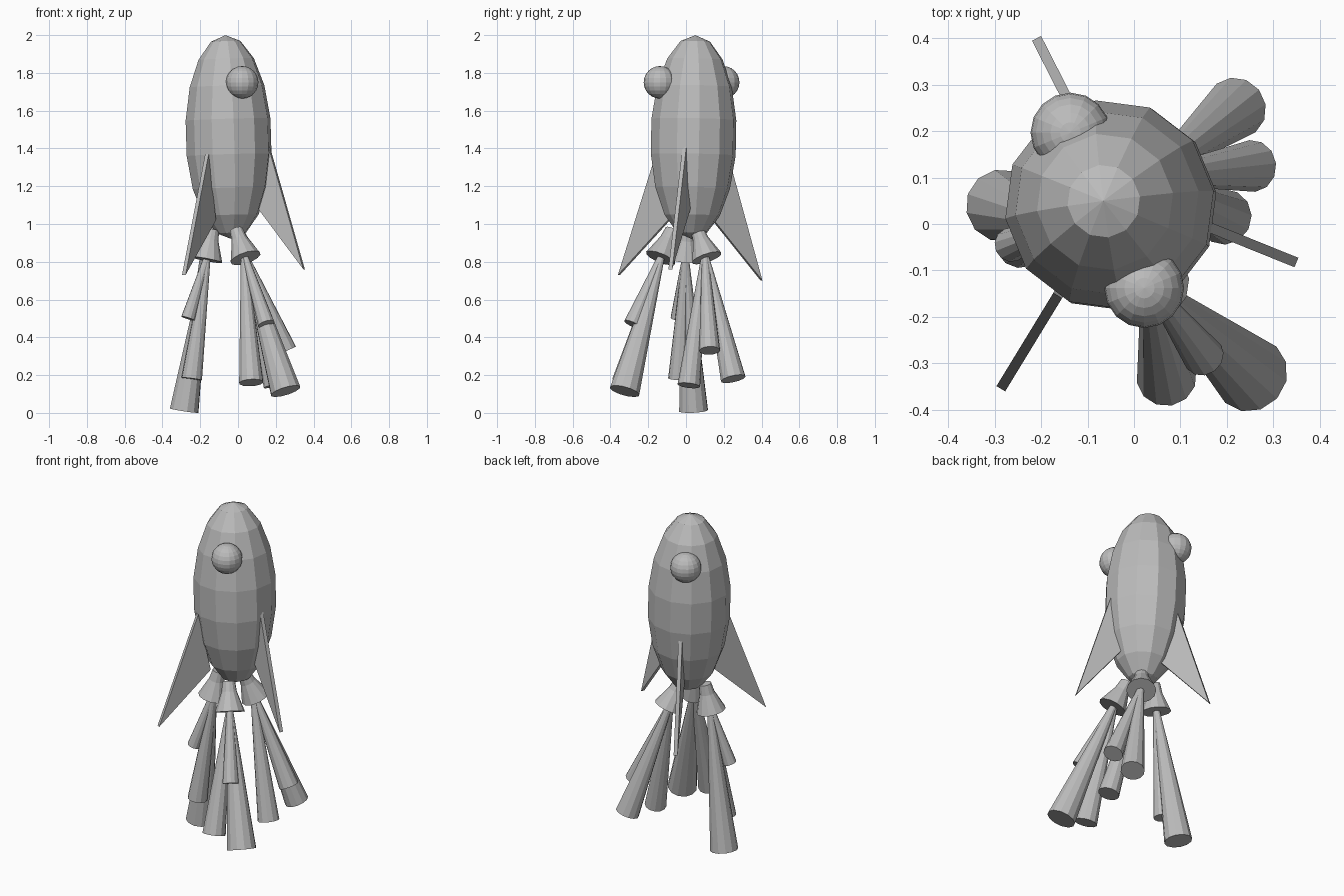
import bpy, bmesh, math
from mathutils import Vector, Matrix

cube = bpy.data.objects.get("Cube")
if cube:
    bpy.data.objects.remove(cube, do_unlink=True)

grey = bpy.data.materials.new("plain_grey")
grey.use_nodes = True
colour = (0.5, 0.5, 0.5, 1)
grey.diffuse_color = colour
grey.node_tree.nodes["Principled BSDF"].inputs["Base Color"].default_value = colour


def finish(name, bm):
    bmesh.ops.recalc_face_normals(bm, faces=bm.faces)
    mesh = bpy.data.meshes.new(name)
    bm.to_mesh(mesh)
    bm.free()
    mesh.materials.append(grey)
    obj = bpy.data.objects.new(name, mesh)
    bpy.context.collection.objects.link(obj)
    return obj


def aim(direction):
    return Vector(direction).to_track_quat('Z', 'Y').to_matrix().to_4x4()


def ball(name, centre, scale, segments, rings, axis=(0, 0, 1), turn=0):
    bm = bmesh.new()
    tilt = Vector((0, 0, 1)).rotation_difference(Vector(axis)).to_matrix().to_4x4()
    place = (Matrix.Translation(centre) @ tilt @ Matrix.Rotation(math.radians(turn), 4, 'Z')
             @ Matrix.Diagonal((*scale, 1)))
    bmesh.ops.create_uvsphere(bm, u_segments=segments, v_segments=rings, radius=1, matrix=place)
    return finish(name, bm)


def lathe(name, start, end, profile, sides=12):
    """Closed rings along a line; profile holds (fraction, radius)."""
    start, end = Vector(start), Vector(end)
    turn = aim(end - start)
    bm = bmesh.new()
    rings = []
    for t, r in profile:
        place = Matrix.Translation(start.lerp(end, t)) @ turn
        rings.append([bm.verts.new(place @ Vector((r * math.cos(a), r * math.sin(a), 0)))
                      for a in (math.tau * i / sides for i in range(sides))])
    for low, high in zip(rings, rings[1:]):
        for i in range(sides):
            j = (i + 1) % sides
            bm.faces.new((low[i], low[j], high[j], high[i]))
    bm.faces.new(rings[0])
    bm.faces.new(rings[-1])
    return finish(name, bm)


def fin(name, tip, angle, apex, root, half=0.011):
    """Thin triangle; apex and root are (inward, upward) from the tip."""
    a = math.radians(angle)
    inward = Vector((-math.cos(a), -math.sin(a), 0))
    side = Vector((-math.sin(a), math.cos(a), 0)) * half
    bm = bmesh.new()
    corners = [Vector(tip) + inward * d + Vector((0, 0, h)) for d, h in ((0, 0), apex, root)]
    front = [bm.verts.new(c + side) for c in corners]
    back = [bm.verts.new(c - side) for c in corners]
    bm.faces.new(front)
    bm.faces.new(back[::-1])
    for i in range(3):
        j = (i + 1) % 3
        bm.faces.new((front[i], back[i], back[j], front[j]))
    return finish(name, bm)


# Hull and round portholes
ball("hull", (-0.05, 0.04, 1.46), (0.23, 0.23, 0.54), 12, 9, (-0.03, 0.018, 1), 7.5)
ball("front_porthole", (0.022, -0.138, 1.75), (0.086,) * 3, 16, 12)
ball("back_porthole", (-0.137, 0.197, 1.75), (0.086,) * 3, 16, 12)

# Fins
fin("back_fin", (-0.21, 0.4, 0.7), 117, (0.2, 0.65), (0.31, 0.345))
fin("left_fin", (0.35, -0.083, 0.76), -22, (0.2, 0.65), (0.29, 0.36))
fin("right_fin", (-0.287, -0.355, 0.73), 238.6, (0.235, 0.64), (0.31, 0.29))

# Bell nozzles, each with three flaring exhaust cones: (end point, radius)
nozzles = {
    "front": ((-0.01, -0.075, 0.97), (0.04, -0.135, 0.82),
              [((0.07, -0.33, 0.16), 0.065), ((0.15, -0.285, 0.47), 0.045),
               ((0.252, -0.325, 0.115), 0.082)]),
    "right": ((-0.135, 0.01, 0.97), (-0.165, -0.005, 0.81),
              [((-0.285, 0.04, 0.012), 0.078), ((-0.245, -0.04, 0.18), 0.055),
               ((-0.265, -0.045, 0.5), 0.037)]),
    "back": ((-0.005, 0.06, 0.97), (0.04, 0.11, 0.82),
             [((0.22, 0.25, 0.18), 0.067), ((0.255, 0.125, 0.33), 0.056),
              ((0.195, 0.015, 0.145), 0.06)]),
}
for label, (top, mouth, flames) in nozzles.items():
    lathe(label + "_nozzle", top, mouth, [(0, 0.035), (0.35, 0.043), (1, 0.083)])
    throat = Vector(top).lerp(Vector(mouth), 0.8)
    for n, (end, radius) in enumerate(flames, 1):
        lathe(f"{label}_exhaust_{n}", throat, end, [(0, 0.015), (1, radius)])
